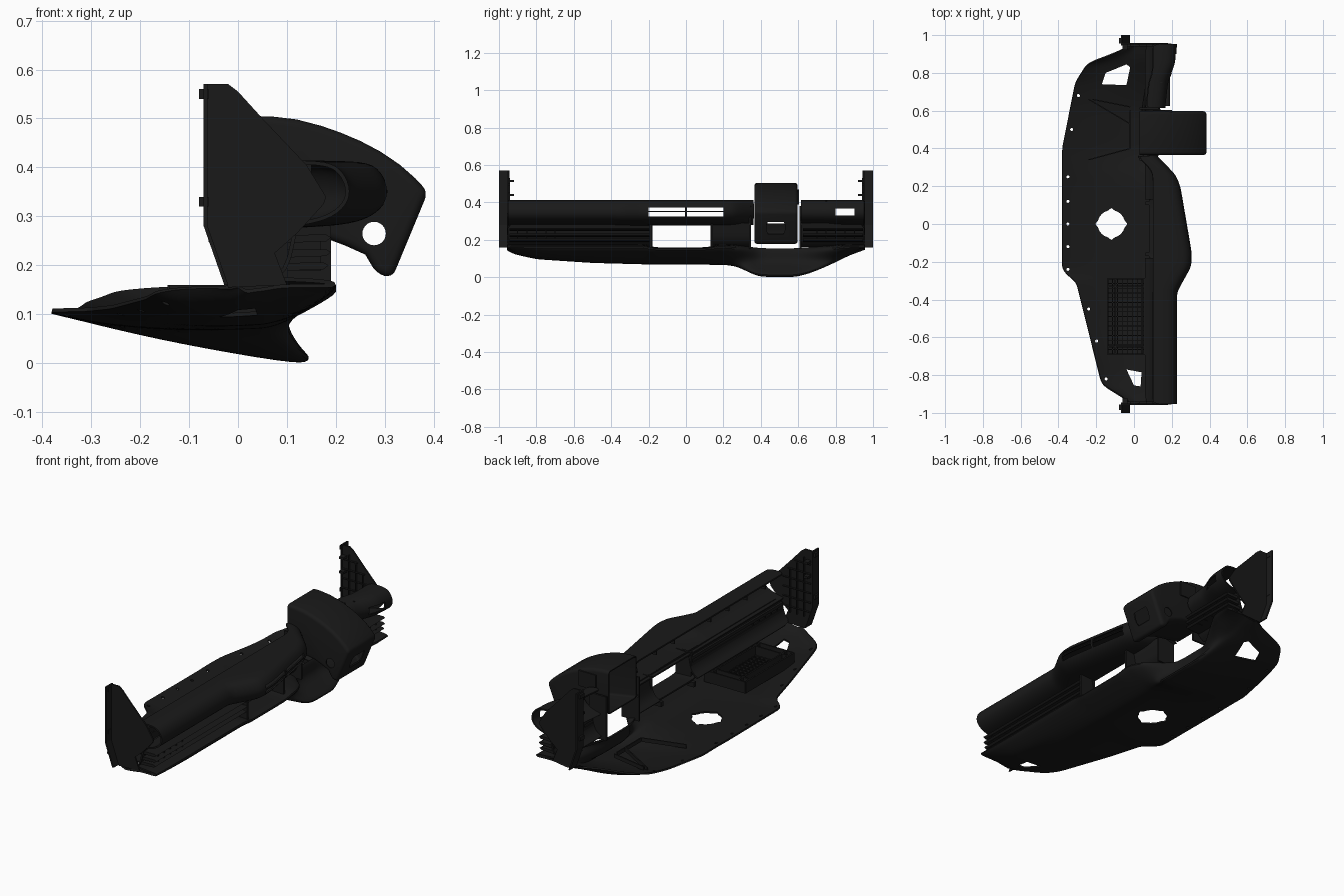
import bpy, bmesh, math
from mathutils import Vector, Matrix

if "Cube" in bpy.data.objects:
    bpy.data.objects.remove(bpy.data.objects["Cube"])

mat = bpy.data.materials.new("dark_plastic")
mat.diffuse_color = (0.01, 0.01, 0.01, 1)
mat.use_nodes = True
mat.node_tree.nodes["Principled BSDF"].inputs["Base Color"].default_value = mat.diffuse_color


def add(name, bm, smooth=True):
    bmesh.ops.recalc_face_normals(bm, faces=bm.faces)
    me = bpy.data.meshes.new(name)
    bm.to_mesh(me)
    bm.free()
    ob = bpy.data.objects.new(name, me)
    bpy.context.collection.objects.link(ob)
    me.materials.append(mat)
    for p in me.polygons:
        p.use_smooth = smooth
    return ob


def finish(ob, angle=35):
    bpy.ops.object.select_all(action='DESELECT')
    bpy.context.view_layer.objects.active = ob
    ob.select_set(True)
    for m in list(ob.modifiers):
        bpy.ops.object.modifier_apply(modifier=m.name)
    bpy.ops.object.shade_smooth_by_angle(angle=math.radians(angle))


def table(pts, y):
    if y <= pts[0][0]:
        return pts[0][1]
    for (a, u), (b, v) in zip(pts, pts[1:]):
        if y <= b:
            return u + (v - u) * (y - a) / (b - a)
    return pts[-1][1]


def box_in(bm, x, y, z):
    m = Matrix.Translation(((x[0]+x[1])/2, (y[0]+y[1])/2, (z[0]+z[1])/2)) @ \
        Matrix.Diagonal((x[1]-x[0], y[1]-y[0], z[1]-z[0], 1))
    bmesh.ops.create_cube(bm, size=1, matrix=m)


def boxes(name, specs):
    bm = bmesh.new()
    for s in specs:
        box_in(bm, *s)
    return add(name, bm, False)


def rod_in(bm, r, depth, at, angle=0, axis='Z'):
    bmesh.ops.create_cone(bm, cap_ends=True, segments=24, radius1=r, radius2=r, depth=depth,
                          matrix=Matrix.Translation(at) @ Matrix.Rotation(math.radians(angle), 4, axis))


def prism(bm, pts, axis, a, b):
    """Closed 2D outline extruded along y or z."""
    put = (lambda p, t: (p[0], t, p[1])) if axis == 'y' else (lambda p, t: (p[0], p[1], t))
    f = bm.faces.new([bm.verts.new(put(p, a)) for p in pts])
    r = bmesh.ops.extrude_face_region(bm, geom=[f])
    d = Vector((0, b-a, 0)) if axis == 'y' else Vector((0, 0, b-a))
    bmesh.ops.translate(bm, vec=d, verts=[v for v in r['geom'] if isinstance(v, bmesh.types.BMVert)])


def loft(name, ys, section, thick, levels=2):
    bm = bmesh.new()
    rows = [[bm.verts.new((x, y, z)) for x, z in section(y)] for y in ys]
    for r, s in zip(rows, rows[1:]):
        for i in range(len(r)-1):
            bm.faces.new((r[i], r[i+1], s[i+1], s[i]))
    ob = add(name, bm)
    m = ob.modifiers.new("smooth", 'SUBSURF')
    m.levels = levels
    m = ob.modifiers.new("wall", 'SOLIDIFY')
    m.thickness, m.offset = thick, 0
    return ob


def cut(ob, bm):
    c = add("cutter", bm)
    c.hide_render = True
    m = ob.modifiers.new("cut", 'BOOLEAN')
    m.operation, m.object = 'DIFFERENCE', c
    finish(ob)
    bpy.data.objects.remove(c)


def span(a, b, n):
    return [a + (b-a)*i/n for i in range(n+1)]


# Main dash skin with the instrument hood bulging out under the lip
EDGE = [(-.96, .0), (-.91, -.07), (-.85, -.17), (-.29, -.31), (-.26, -.38), (.4, -.38),
        (.75, -.31), (.86, -.24), (.9, -.1), (.96, 0)]
BASE = [(-.96, .148), (-.92, .125), (-.8, .098), (-.5, .078), (-.2, .07), (.2, .068),
        (.6, .08), (.85, .11), (.96, .15)]
HOOD = [(.2, 0), (.27, .2), (.38, .93), (.42, 1), (.58, 1), (.64, .85), (.86, 0)]
LIP = [(-.22, 0), (-.17, -.016), (.12, -.016), (.17, 0)]


def skin(y):
    xl, b, w, d = (table(t, y) for t in (EDGE, BASE, HOOD, LIP))
    lx = lambda t: xl + (.03-xl)*t
    plain = [(xl, min(b+.037, .155)), (lx(.22), b+.014), (lx(.6), b), (.03, b+.004),
             (.055, b+.006), (.08, b+.012), (.13, max(.105, b+.014)), (.207, .157+d/2),
             (.19, .168+d), (.08, .172+d)]
    hood = [(xl, .105), (lx(.24), .08), (lx(.6), .045), (.11, .003), (.15, .006), (.13, .025),
            (.05, .076), (.05, .12), (.045, .145), (.04, .152)]
    return [(p[0]+(h[0]-p[0])*w, p[1]+(h[1]-p[1])*w) for p, h in zip(plain, hood)]


dash = loft("dash_skin", span(-.955, .955, 56), skin, .008)
bm = bmesh.new()
prism(bm, [(-.12+r*math.cos(a), r*math.sin(a)) for a, r in
           ((i*math.pi/12, .085 if i % 6 == 0 else .073) for i in range(24))], 'z', -.1, .15)
prism(bm, [(-.17, .74), (-.15, .8), (-.04, .845), (-.02, .83), (-.04, .735)], 'z', -.1, .3)
prism(bm, [(-.04, -.77), (.04, -.785), (.035, -.86), (0, -.855)], 'z', -.1, .3)
for y in (-.82, -.62, -.45, -.24, -.12, 0, .12, .25, .5, .68):
    rod_in(bm, .008, .5, (table(EDGE, y)+.03, y, .1))
cut(dash, bm)


# Lower fascia panels: long one with centre bulge, short one beyond the column
def panel(front):
    def sec(y):
        f = table(front, y)
        i = min(.1, f-.1)
        return [(i, .41), (f-.06, .41), (f-.022, .4), (f, .36), (f-.006, .325),
                (f-.045, .295), (max(i, f-.11), .284), (i, .28)]
    return sec


LONG = [(-.95, .227), (-.36, .227), (-.22, .305), (-.15, .305), (.2, .245), (.26, .22), (.36, .12)]
low = loft("lower_panel", span(-.953, .36, 38), panel(LONG), .008)
bm = bmesh.new()
for y0, y1 in ((-.2, -.006), (.006, .2)):
    for z0, z1 in ((.325, .348), (.354, .372)):
        box_in(bm, (.15, .4), (y0, y1), (z0, z1))
cut(low, bm)
short = loft("outer_lower_panel", span(.615, .953, 10),
             panel([(.62, .165), (.75, .18), (.85, .22), (.95, .227)]), .008)
bm = bmesh.new()
box_in(bm, (.1, .4), (.8, .9), (.33, .368))
cut(short, bm)

# Wall behind the vents, open at the screen and at the instruments
wall = loft("vent_wall", span(-.953, .953, 20),
            lambda y: [(.06, .165), (.1, .19), (.11, .24), (.12, .29)], .008, 1)
bm = bmesh.new()
box_in(bm, (0, .3), (-.18, .13), (.14, .278))
box_in(bm, (0, .3), (.345, .61), (.12, .4))
cut(wall, bm)
boxes("screen_frame", [((.1, .19), (-.195, -.183), (.155, .29)), ((.1, .17), (.133, .145), (.155, .29)),
                       ((.06, .1), (-.17, -.15), (.13, .155)), ((.06, .1), (.1, .12), (.13, .155))])
boxes("instrument_frame", [((.03, .13), (.337, .347), (.15, .38)), ((.03, .13), (.607, .617), (.15, .38))])

# Vent slats and vanes
bm = bmesh.new()
for y0, y1 in ((-.945, -.19), (.625, .945)):
    for z, tip in ((.198, .185), (.225, .19), (.255, .19)):
        prism(bm, [(.1, z-.009), (tip-.01, z-.006), (tip, z+.002), (tip-.01, z+.008), (.1, z+.007)],
              'y', y0, y1)
add("vent_slats", bm, False)
boxes("vent_vanes", [((.1, .17), (y-.003, y+.003), (.19, .26))
                     for y in (-.9, -.85, -.8, -.75, -.7, .7, .75, .8, .85, .9)])

# Mirrored end plates with flange, ribs and clips
PLATE = [(-.07, .57), (-.02, .57), (0, .555), (.05, .5), (.14, .405), (.18, .34), (.175, .325),
         (.12, .265), (.075, .225), (.1, .16), (-.02, .155), (-.06, .25), (-.07, .29)]
for s, side in ((-1, "near"), (1, "far")):
    bm = bmesh.new()
    prism(bm, PLATE, 'y', s*.95, s*.958)
    add(side + "_end_plate", bm, False)
    bm = bmesh.new()
    prism(bm, [(-.07, .57), (-.062, .57), (-.062, .28), (-.02, .16), (-.028, .16), (-.07, .28)],
          'y', s*.945, s*1.0)
    for z in (.33, .55):
        box_in(bm, (-.08, -.06), sorted((s*.955, s*.985)), (z-.01, z+.01))
    for z in (.44, .515):
        box_in(bm, (-.06, -.035), sorted((s*.92, s*.955)), (z-.006, z+.006))
    for z in (.25, .3, .35, .4, .45, .5):
        box_in(bm, (-.06, min(.1, .03+(.5-z)*.8)), sorted((s*.94, s*.952)), (z-.002, z+.002))
    for x in (-.02, .02, .06):
        box_in(bm, (x-.002, x+.002), sorted((s*.94, s*.952)), (.22, .53-max(0, x+.02)))
    add(side + "_end_flange", bm, False)

# Steering column shroud: hollow, open at the rear
COL = [(.03, .505), (.07, .504), (.12, .498), (.17, .485), (.21, .471), (.25, .454), (.29, .433),
       (.33, .406), (.362, .378), (.388, .35), (.315, .174), (.283, .183), (.26, .222), (.22, .24),
       (.18, .255), (.03, .28)]
bm = bmesh.new()
prism(bm, COL, 'y', .365, .597)
bmesh.ops.recalc_face_normals(bm, faces=bm.faces)
rear = [f for f in bm.faces if all(v.co.x < .04 for v in f.verts)]
bmesh.ops.delete(bm, geom=rear, context='FACES')
rim = [e for e in bm.edges if not e.is_boundary and e.calc_face_angle(0) > .7]
bmesh.ops.bevel(bm, geom=rim, offset=.02, segments=4, profile=.5, affect='EDGES', clamp_overlap=True)
col = add("column_shroud", bm)
m = col.modifiers.new("wall", 'SOLIDIFY')
m.thickness, m.offset = .006, -1
bm = bmesh.new()
for y in (.365, .597):
    rod_in(bm, .024, .1, (.278, y, .265), 90, 'X')
rod_in(bm, .05, .05, (.35, .48, .265), 68, 'Y')
cut(col, bm)
boxes("column_side_trim", [((.1, .2), (.585, .603), (.39, .47))])

# Airbag chute: walled tray with lattice ribs
X0, X1, Y0, Y1 = -.14, .095, -.69, -.29
spec = [((X0, X1), (y-.004, y+.004), (.1, .16)) for y in (Y0, Y0+.04, Y1-.04, Y1)]
spec += [((x-.004, x+.004), (Y0, Y1), (.1, .16)) for x in (X0, X0+.04, X1-.04, X1)]
spec += [((X0, X1), (y-.002, y+.002), (.1, .115)) for y in span(Y0, Y1, 16)]
spec += [((x-.002, x+.002), (Y0, Y1), (.1, .115)) for x in span(X0, X1, 9)]
boxes("airbag_chute", spec)

# Stiffening ribs inside the hood and behind the lower panel
bm = bmesh.new()
for a, b in (((-.24, .66), (-.02, .53)), ((-.24, .34), (-.02, .4)), ((-.02, .4), (-.02, .6)),
             ((-.22, .66), (-.02, .62))):
    d = Vector((b[0]-a[0], b[1]-a[1]))
    bmesh.ops.create_cube(bm, size=1, matrix=Matrix.Translation(((a[0]+b[0])/2, (a[1]+b[1])/2, .09))
                          @ Matrix.Rotation(math.atan2(d.y, d.x), 4, 'Z')
                          @ Matrix.Diagonal((d.length, .006, .02, 1)))
for y in (-.8, -.65, -.5, -.35, -.05, .1, .75):
    box_in(bm, (.1, .15), (y-.003, y+.003), (.385, .409))
add("stiffening_ribs", bm, False)
